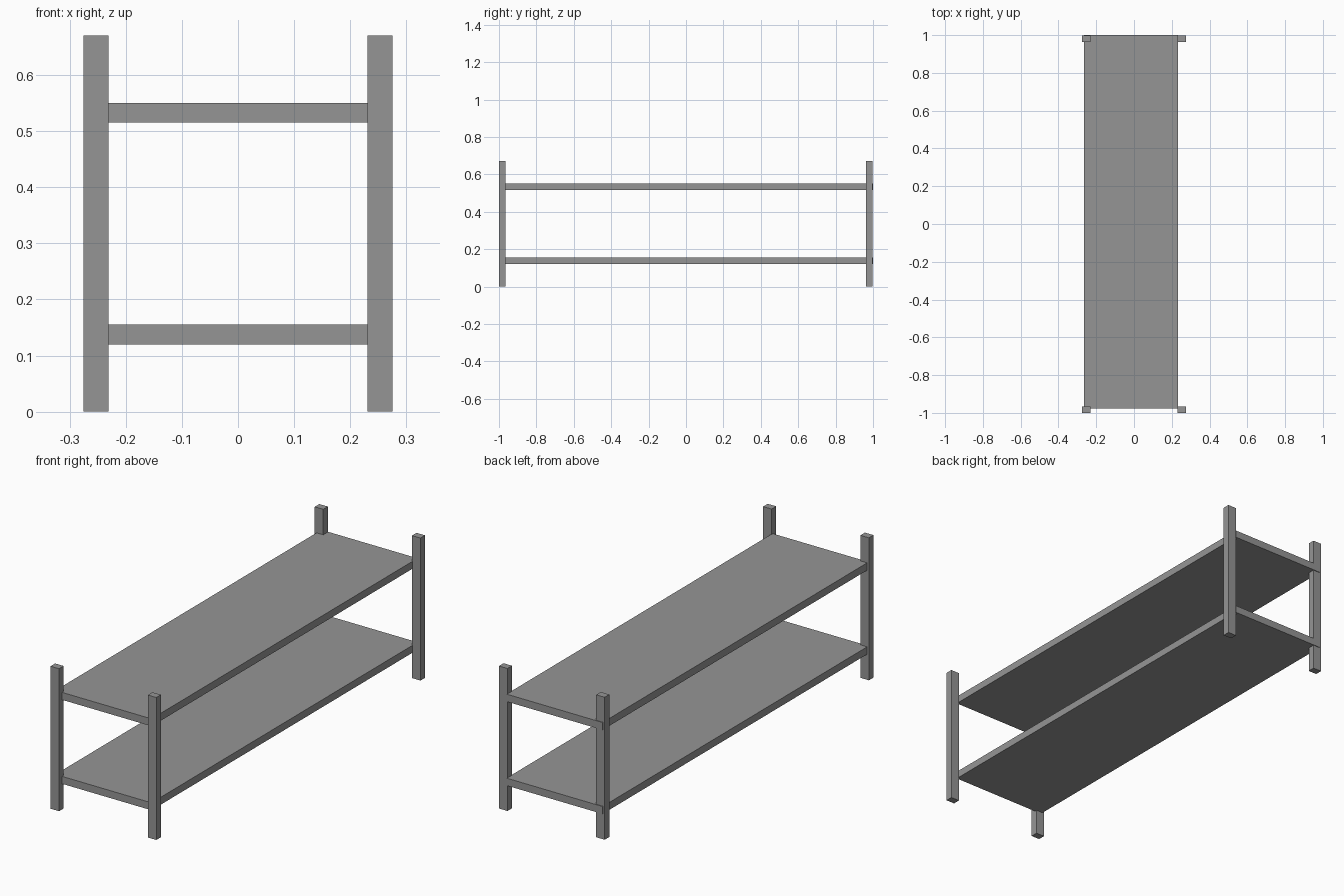
import bpy

# Remove the default cube
old = bpy.data.objects.get("Cube")
if old:
    bpy.data.objects.remove(old, do_unlink=True)

# Single grey material
grey = bpy.data.materials.new("plain_grey")
grey.use_nodes = True
colour = (0.3, 0.3, 0.3, 1)
grey.diffuse_color = colour
grey.node_tree.nodes["Principled BSDF"].inputs["Base Color"].default_value = colour


def box(name, low, high):
    """Add a box spanning two opposite corners."""
    centre = [(a + b) / 2 for a, b in zip(low, high)]
    bpy.ops.mesh.primitive_cube_add(size=1, location=centre)
    obj = bpy.context.object
    obj.name = name
    obj.scale = [b - a for a, b in zip(low, high)]
    bpy.ops.object.transform_apply(location=False, rotation=False, scale=True)
    obj.data.materials.append(grey)
    return obj


# Four corner posts
POST_X, POST_Y, HEIGHT = 0.044, 0.034, 0.67
for end, y in (("front", -1.0), ("back", 0.997 - POST_Y)):
    for side, x in (("right", -0.275), ("left", 0.275 - POST_X)):
        box(f"{end}_{side}_post", (x, y, 0), (x + POST_X, y + POST_Y, HEIGHT))

# Two shelf boards, set slightly towards the right and the back
THICKNESS = 0.035
for name, z in (("lower_shelf", 0.12), ("upper_shelf", 0.515)):
    box(name, (-0.266, -0.977, z), (0.234, 1.0, z + THICKNESS))
